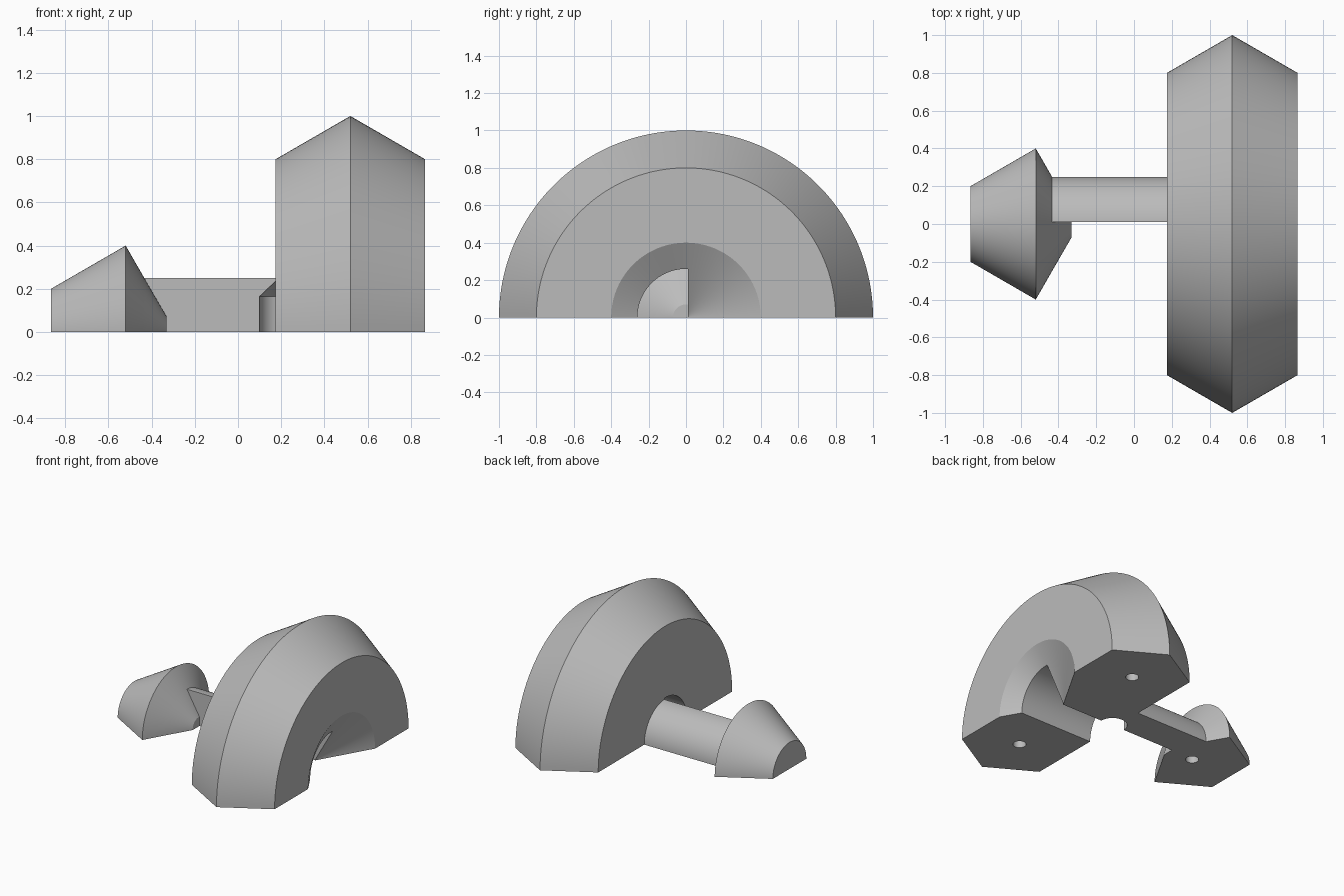
import bpy, bmesh
from math import cos, sin, pi

cube = bpy.data.objects.get("Cube")
if cube:
    bpy.data.objects.remove(cube, do_unlink=True)

grey = bpy.data.materials.new("plain_grey")
grey.use_nodes = True
grey.diffuse_color = (0.5, 0.5, 0.5, 1)
grey.node_tree.nodes["Principled BSDF"].inputs["Base Color"].default_value = (0.5, 0.5, 0.5, 1)


def revolve(name, profile, start, end, steps):
    """Solid swept round the x axis from (x, radius) points; full turns close up."""
    full = end - start > 1.99 * pi
    bm = bmesh.new()
    axis = {i: bm.verts.new((x, 0, 0)) for i, (x, r) in enumerate(profile) if r == 0}
    rings = []
    for s in range(steps if full else steps + 1):
        a = start + (end - start) * s / steps
        rings.append([axis[i] if i in axis else bm.verts.new((x, r * cos(a), r * sin(a)))
                      for i, (x, r) in enumerate(profile)])
    n = len(profile)
    for s in range(steps):
        p, q = rings[s], rings[(s + 1) % len(rings)]
        for i in range(n):
            j = (i + 1) % n
            corners = list(dict.fromkeys((p[i], p[j], q[j], q[i])))
            if len(corners) > 2:
                bm.faces.new(corners)
    if not full:
        bm.faces.new(rings[0])
        bm.faces.new(rings[-1])
    bmesh.ops.recalc_face_normals(bm, faces=bm.faces)
    mesh = bpy.data.meshes.new(name)
    bm.to_mesh(mesh)
    bm.free()
    mesh.materials.append(grey)
    obj = bpy.data.objects.new(name, mesh)
    bpy.context.collection.objects.link(obj)
    return obj


def upright(name, profile, x, y):
    """Full revolve stood up along z."""
    obj = revolve(name, profile, 0, 2 * pi, 32)
    obj.rotation_euler.y = -pi / 2
    obj.location = (x, y, 0)
    obj.hide_render = True
    return obj


# Half-turned body: small cap, rod and wheel with a conical socket
body = revolve("half_spindle_body", [
    (-0.866, 0), (-0.866, 0.2), (-0.52, 0.4), (-0.434, 0.25), (0.174, 0.25),
    (0.174, 0.8), (0.52, 1), (0.866, 0.8), (0.866, 0.4), (0.635, 0)], 0, pi, 96)

# Bore that leaves only the rear half of the rod and frees the cap's cone
bore = revolve("bore_cutter", [
    (-0.33, 0), (-0.33, 0.07), (-0.434, 0.25), (-0.434, 0.26),
    (0.95, 0.26), (0.95, 0)], pi / 2, 1.1 * pi, 58)
bore.hide_render = True
for v in bore.data.vertices:
    if abs(v.co.y) < 1e-5:
        if v.co.z < 1e-5:
            v.co.z = -0.05
        v.co.y = 0.01

# Peaked notch in the rod's flat side, and pin holes in the underside
cutters = [bore, upright("notch_cutter", [
    (-0.1, 0), (-0.1, 0.1), (0.165, 0.1), (0.26, 0)], 0.2, 0.01)]
for x, y in ((0.52, 0.6), (0.52, -0.6), (-0.52, 0)):
    cutters.append(upright("pin_hole_cutter", [
        (-0.1, 0), (-0.1, 0.045), (0.12, 0.045), (0.12, 0)], x, y))

bpy.ops.object.select_all(action="DESELECT")
body.select_set(True)
bpy.context.view_layer.objects.active = body
for cutter in cutters:
    mod = body.modifiers.new("cut", "BOOLEAN")
    mod.operation = "DIFFERENCE"
    mod.solver = "EXACT"
    mod.object = cutter
    bpy.ops.object.modifier_apply(modifier=mod.name)
    bpy.data.objects.remove(cutter, do_unlink=True)

bpy.ops.object.shade_smooth_by_angle(angle=pi / 9)
